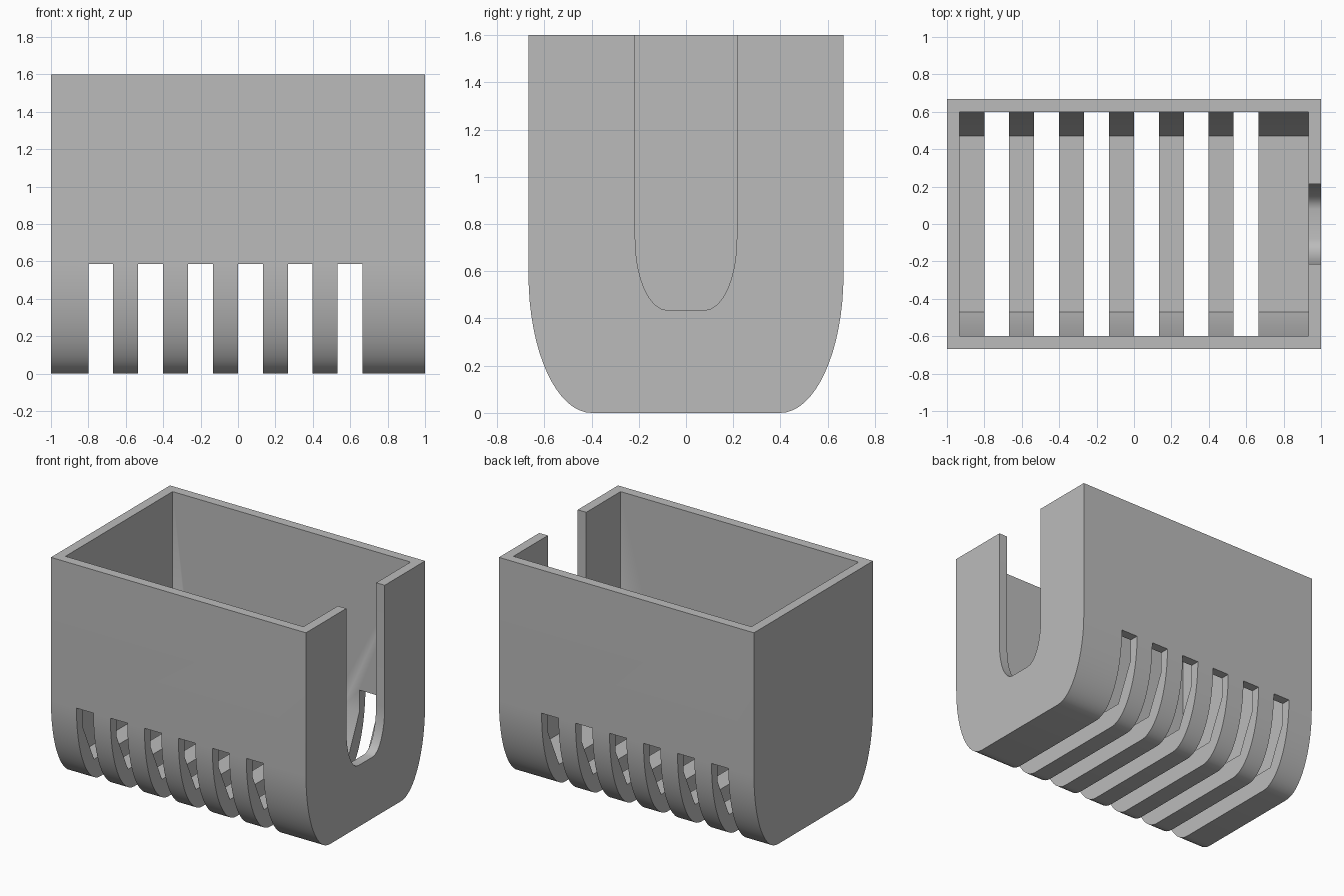
import bpy, bmesh
from math import sin, cos, pi, radians

default = bpy.data.objects.get("Cube")
if default:
    bpy.data.objects.remove(default, do_unlink=True)

LENGTH, WIDTH, HEIGHT, WALL = 2.0, 1.334, 1.6, 0.067
FLOOR, CURVE_TOP, ABOVE = 0.147, 0.585, 2.0

grey = bpy.data.materials.new("plain grey")
grey.use_nodes = True
grey.diffuse_color = (0.5, 0.5, 0.5, 1)
grey.node_tree.nodes["Principled BSDF"].inputs["Base Color"].default_value = (0.5, 0.5, 0.5, 1)


def u_profile(half, bottom, top, run, rise, steps):
    """U-shaped outline in (y, z) with elliptical lower corners."""
    right = [(half, top)]
    for i in range(steps + 1):
        a = pi / 2 * i / steps
        right.append((half - run + run * cos(a), bottom + rise - rise * sin(a)))
    return right + [(-y, z) for y, z in reversed(right)]


def prism(name, outline, x0, x1):
    """Extrude a (y, z) outline along x."""
    bm = bmesh.new()
    face = bm.faces.new([bm.verts.new((x0, y, z)) for y, z in outline])
    ext = bmesh.ops.extrude_face_region(bm, geom=[face])
    moved = [v for v in ext["geom"] if isinstance(v, bmesh.types.BMVert)]
    bmesh.ops.translate(bm, verts=moved, vec=(x1 - x0, 0, 0))
    bmesh.ops.recalc_face_normals(bm, faces=bm.faces)
    mesh = bpy.data.meshes.new(name)
    bm.to_mesh(mesh)
    bm.free()
    mesh.materials.append(grey)
    obj = bpy.data.objects.new(name, mesh)
    bpy.context.collection.objects.link(obj)
    return obj


# Outer shell with rounded lower edges
holder = prism("slotted_holder", u_profile(WIDTH / 2, 0, HEIGHT, 0.267, CURVE_TOP, 16),
               -LENGTH / 2, LENGTH / 2)

# Hollow interior with a chamfered floor
inner_x = LENGTH / 2 - WALL
cutters = [prism("interior_cutter", u_profile(WIDTH / 2 - WALL, FLOOR, ABOVE, 0.13, 0.285, 1),
                 -inner_x, inner_x)]

# Open notch in the left end wall
cutters.append(prism("notch_cutter", u_profile(0.215, 0.435, ABOVE, 0.135, 0.3, 8), 0.8, 1.2))

# Six slots running across the base and up both sides
slot = [(-1, -0.2), (1, -0.2), (1, CURVE_TOP), (-1, CURVE_TOP)]
for i in range(6):
    x = -0.8 + i * 0.2665
    cutters.append(prism(f"slot_cutter_{i + 1}", slot, x, x + 0.133))

for cutter in cutters:
    mod = holder.modifiers.new(cutter.name, 'BOOLEAN')
    mod.operation, mod.solver, mod.object = 'DIFFERENCE', 'EXACT', cutter
    cutter.hide_render = True

# Bake the cuts, then remove the cutters
bpy.context.view_layer.update()
evaluated = holder.evaluated_get(bpy.context.evaluated_depsgraph_get())
holder.data = bpy.data.meshes.new_from_object(evaluated)
holder.modifiers.clear()
for cutter in cutters:
    bpy.data.objects.remove(cutter, do_unlink=True)

# Smooth the curved walls and keep the corners crisp
bpy.ops.object.select_all(action='DESELECT')
holder.select_set(True)
bpy.context.view_layer.objects.active = holder
bpy.ops.object.shade_smooth_by_angle(angle=radians(30))
